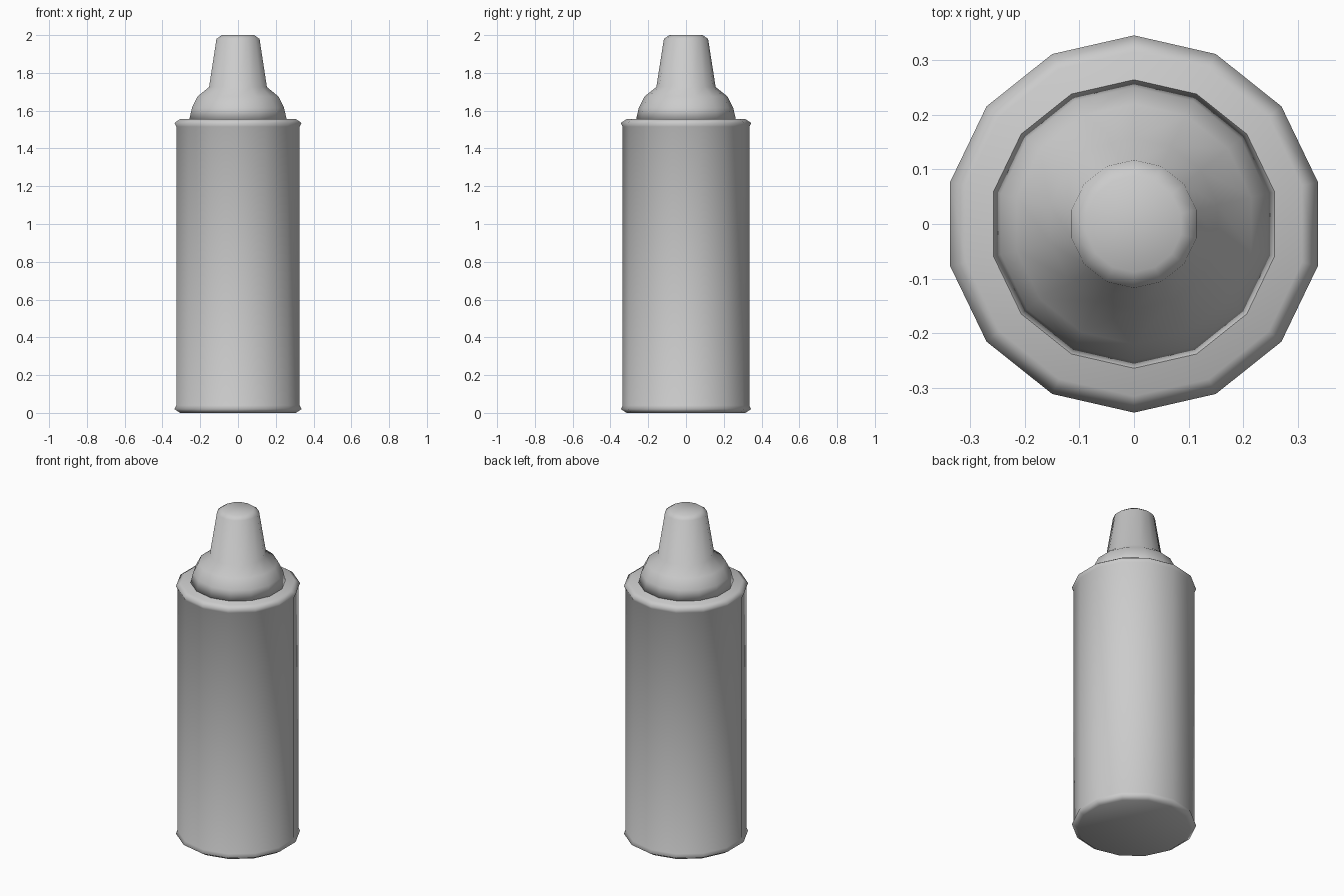
import bpy
import bmesh
from math import sin, cos, tau

SIDES = 14

cube = bpy.data.objects.get("Cube")
if cube:
    bpy.data.objects.remove(cube, do_unlink=True)


def make_material(name, color):
    mat = bpy.data.materials.new(name)
    mat.use_nodes = True
    mat.diffuse_color = color
    mat.node_tree.nodes["Principled BSDF"].inputs["Base Color"].default_value = color
    return mat


def lathe(name, profile, mat):
    """Turn a (radius, height) profile, bottom to top, into a closed solid."""
    bm = bmesh.new()
    rings = []
    for r, z in profile:
        rings.append([bm.verts.new((r * sin(tau * i / SIDES), -r * cos(tau * i / SIDES), z))
                      for i in range(SIDES)])
    for low, high in zip(rings, rings[1:]):
        for i in range(SIDES):
            j = (i + 1) % SIDES
            bm.faces.new((low[i], low[j], high[j], high[i]))
    bm.faces.new(rings[0][::-1])
    bm.faces.new(rings[-1])
    for face in bm.faces:
        face.smooth = True
    mesh = bpy.data.meshes.new(name)
    bm.to_mesh(mesh)
    bm.free()
    mesh.materials.append(mat)
    obj = bpy.data.objects.new(name, mesh)
    bpy.context.collection.objects.link(obj)
    return obj


grey = make_material("plain grey", (0.6, 0.6, 0.6, 1))

# Can body with a small flared rim at each end
lathe("can_body", [(0.315, 0), (0.345, 0.02), (0.335, 0.04),
                   (0.335, 1.515), (0.345, 1.535), (0.315, 1.555)], grey)

# Domed shoulder running up into the tapered nozzle cap
lathe("nozzle_cap", [(0.265, 1.55), (0.25, 1.615), (0.22, 1.675), (0.157, 1.725),
                     (0.117, 1.98), (0.088, 2.0)], grey)
